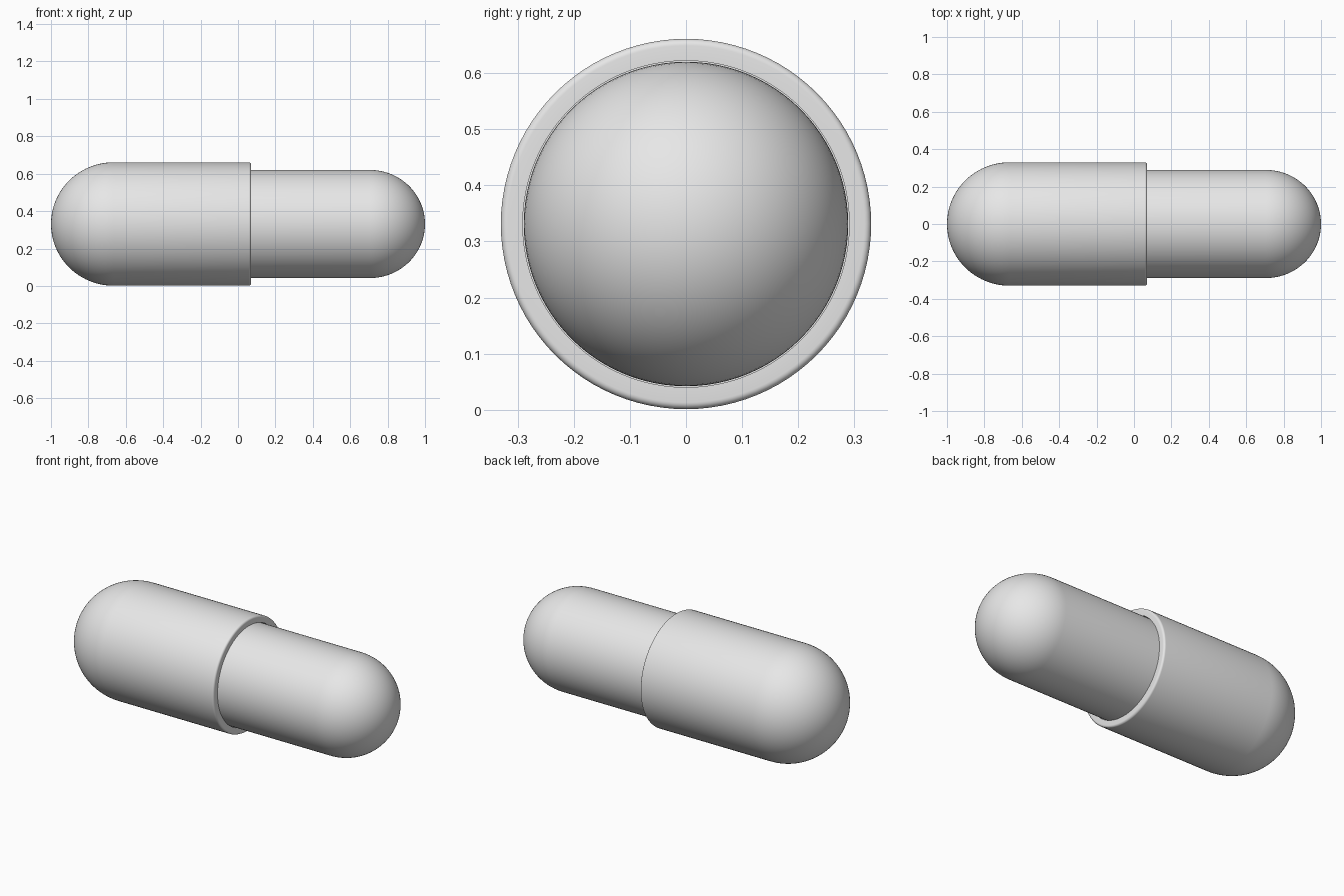
import bpy
import bmesh
from math import sin, cos, pi
from mathutils import Vector

AXIS_HEIGHT = 0.331
SEGMENTS = 96
ARC_STEPS = 24

cube = bpy.data.objects.get("Cube")
if cube:
    bpy.data.objects.remove(cube, do_unlink=True)

# Single plain finish
grey = bpy.data.materials.new("light grey")
grey.use_nodes = True
grey.diffuse_color = (0.8, 0.8, 0.8, 1)
grey.node_tree.nodes["Principled BSDF"].inputs["Base Color"].default_value = grey.diffuse_color


def arc(cx, cr, length, radius, start, end, steps):
    """Elliptical arc of (x, distance from axis) points, angles from +x."""
    angles = [start + (end - start) * i / steps for i in range(steps + 1)]
    return [(cx + length * cos(a), max(0, cr + radius * sin(a))) for a in angles]


def revolve(name, profile):
    """Spin a profile around the long axis into a smooth solid."""
    bm = bmesh.new()
    verts = [bm.verts.new((x, 0, r)) for x, r in profile]
    edges = [bm.edges.new(pair) for pair in zip(verts, verts[1:])]
    bmesh.ops.spin(bm, geom=verts + edges, cent=(0, 0, 0), axis=Vector((1, 0, 0)),
                   angle=2 * pi, steps=SEGMENTS, use_merge=True)
    bmesh.ops.remove_doubles(bm, verts=bm.verts, dist=0.0001)
    bmesh.ops.recalc_face_normals(bm, faces=bm.faces)
    mesh = bpy.data.meshes.new(name)
    bm.to_mesh(mesh)
    bm.free()
    mesh.materials.append(grey)
    obj = bpy.data.objects.new(name, mesh)
    obj.location.z = AXIS_HEIGHT
    bpy.context.collection.objects.link(obj)
    bpy.ops.object.select_all(action="DESELECT")
    obj.select_set(True)
    bpy.context.view_layer.objects.active = obj
    bpy.ops.object.shade_smooth_by_angle(angle=pi / 5)
    return obj


# Wide cap: domed end, straight wall, rounded rim and a socket inside
cap_radius, rim_x, bevel = 0.33, 0.07, 0.012
socket_radius, socket_x = 0.291, -0.4
cap = arc(-0.665, 0, 0.335, cap_radius, pi, pi / 2, ARC_STEPS)
cap += arc(rim_x - bevel, cap_radius - bevel, bevel, bevel, pi / 2, 0, 6)
cap += [(rim_x, socket_radius), (socket_x, socket_radius), (socket_x, 0)]
revolve("wide_cap", cap)

# Narrow body: flat hidden end inside the socket, straight wall, domed end
body_radius = 0.289
body = [(socket_x + 0.02, 0), (socket_x + 0.02, body_radius)]
body += arc(0.705, 0, 0.295, body_radius, pi / 2, 0, ARC_STEPS)
revolve("narrow_body", body)
